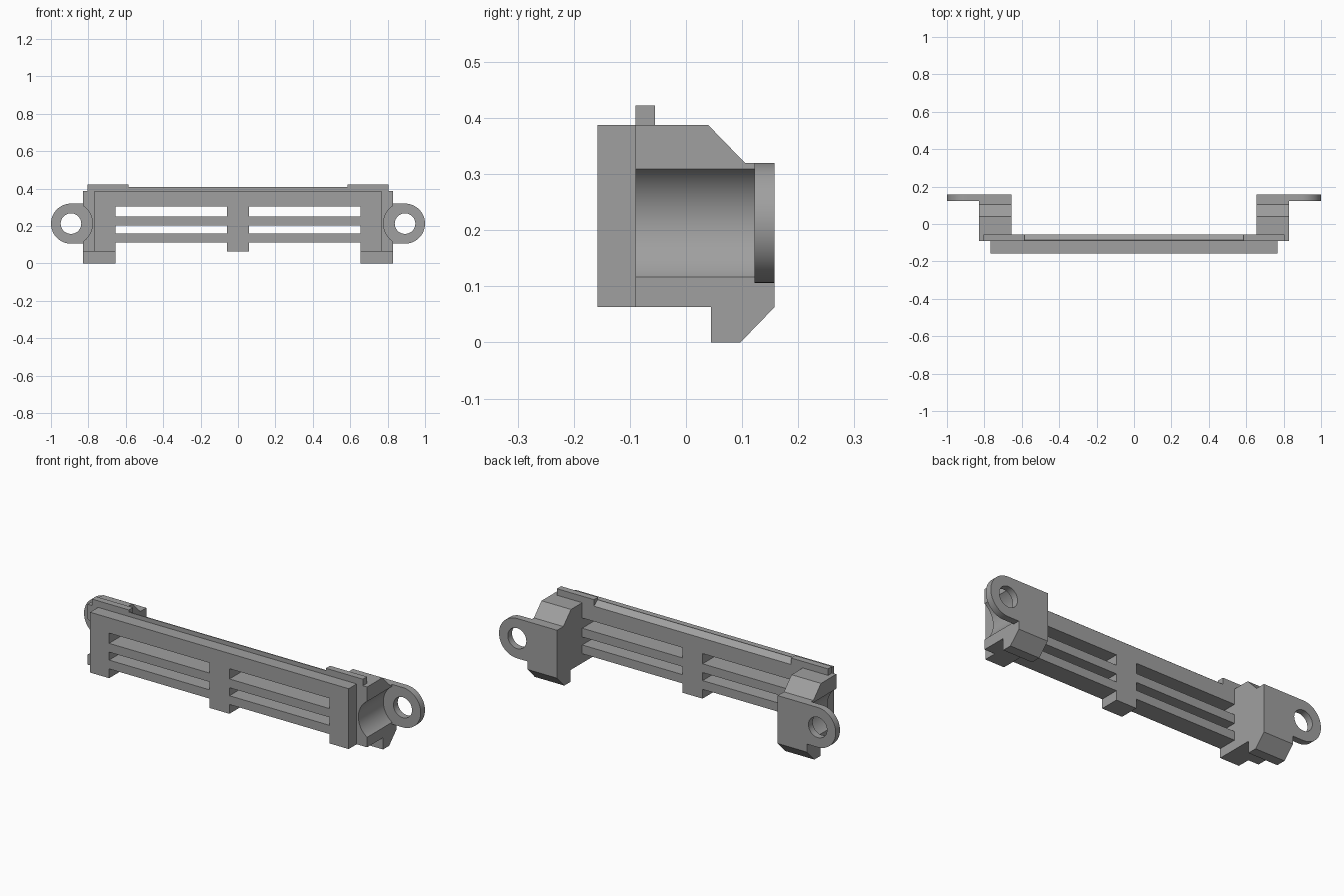
import bpy, bmesh, math

if "Cube" in bpy.data.objects:
    bpy.data.objects.remove(bpy.data.objects["Cube"])

grey = bpy.data.materials.new("mid grey")
grey.diffuse_color = (0.35, 0.35, 0.35, 1)
grey.use_nodes = True
grey.node_tree.nodes["Principled BSDF"].inputs["Base Color"].default_value = grey.diffuse_color


def prism(name, pts, axis, a, b):
    """Extrude a closed profile between a and b: axis x takes (y, z), axis y takes (x, z)."""
    place = (lambda p, t: (t, p[0], p[1])) if axis == "x" else (lambda p, t: (p[0], t, p[1]))
    bm = bmesh.new()
    lo = [bm.verts.new(place(p, a)) for p in pts]
    hi = [bm.verts.new(place(p, b)) for p in pts]
    bm.faces.new(lo)
    bm.faces.new(hi[::-1])
    n = len(pts)
    for i in range(n):
        j = (i + 1) % n
        bm.faces.new((lo[i], hi[i], hi[j], lo[j]))
    bmesh.ops.recalc_face_normals(bm, faces=bm.faces)
    mesh = bpy.data.meshes.new(name)
    bm.to_mesh(mesh)
    bm.free()
    ob = bpy.data.objects.new(name, mesh)
    bpy.context.collection.objects.link(ob)
    mesh.materials.append(grey)
    return ob


def box(name, x0, x1, y0, y1, z0, z1):
    return prism(name, [(x0, z0), (x1, z0), (x1, z1), (x0, z1)], "y", y0, y1)


def arc(cx, cz, r, start, end, steps):
    span = [math.radians(start + (end - start) * i / steps) for i in range(steps + 1)]
    return [(cx + r * math.cos(t), cz + r * math.sin(t)) for t in span]


def activate(ob):
    bpy.ops.object.select_all(action="DESELECT")
    ob.select_set(True)
    bpy.context.view_layer.objects.active = ob


def cut(ob, cutter):
    mod = ob.modifiers.new("cut", "BOOLEAN")
    mod.operation = "DIFFERENCE"
    mod.solver = "EXACT"
    mod.object = cutter
    activate(ob)
    bpy.ops.object.modifier_apply(modifier=mod.name)
    bpy.data.objects.remove(cutter)


def mirror(ob):
    ob.modifiers.new("mirror", "MIRROR").use_axis[0] = True
    activate(ob)
    bpy.ops.object.modifier_apply(modifier="mirror")


FRONT, STEP, LIP_BACK, BACK = -0.158, -0.09, -0.055, 0.158
BASE, TOP = 0.063, 0.387
EAR_X, EAR_Z = 0.893, 0.213

# Slotted front plate: two slots and an open bottom notch on each side of the centre post
plate = box("slotted_plate", -0.768, 0.768, FRONT, LIP_BACK, BASE, TOP)
for side in (-1, 1):
    x0, x1 = sorted((side * 0.06, side * 0.655))
    for z0, z1 in ((0.0, 0.113), (0.16, 0.203), (0.25, 0.305)):
        cut(plate, box("slot_cutter", x0, x1, -0.3, 0.1, z0, z1))

# Raised lip along the top: sloped ridge in the middle, square tabs at the ends
prism("lip_ridge", [(STEP, TOP), (LIP_BACK, TOP), (-0.085, 0.41), (STEP, 0.41)], "x", -0.585, 0.585)
mirror(box("lip_tab", 0.585, 0.805, STEP, LIP_BACK, TOP, 0.422))

# End blocks with a hooked foot, scooped out in front of the mounting ear
profile = [(STEP, BASE), (0.045, BASE), (0.045, 0), (0.097, 0), (BACK, BASE),
           (BACK, 0.32), (0.105, 0.32), (0.04, TOP), (STEP, TOP)]
block = prism("end_block", profile, "x", 0.655, 0.83)
cut(block, prism("scoop_cutter", arc(EAR_X, EAR_Z, 0.115, 0, 360, 64)[:-1], "y", -0.3, 0.122))
mirror(block)

# Rounded mounting ears with a screw hole
outline = [(0.83, EAR_Z - 0.107)] + arc(EAR_X, EAR_Z, 0.107, -90, 90, 32) + [(0.83, EAR_Z + 0.107)]
ear = prism("mounting_ear", outline, "y", 0.122, BACK)
cut(ear, prism("hole_cutter", arc(EAR_X, EAR_Z, 0.055, 0, 360, 48)[:-1], "y", 0, 0.3))
mirror(ear)

# Smooth the round walls, keep edges sharp
for ob in (block, ear):
    activate(ob)
    bpy.ops.object.shade_smooth_by_angle(angle=math.radians(30))
